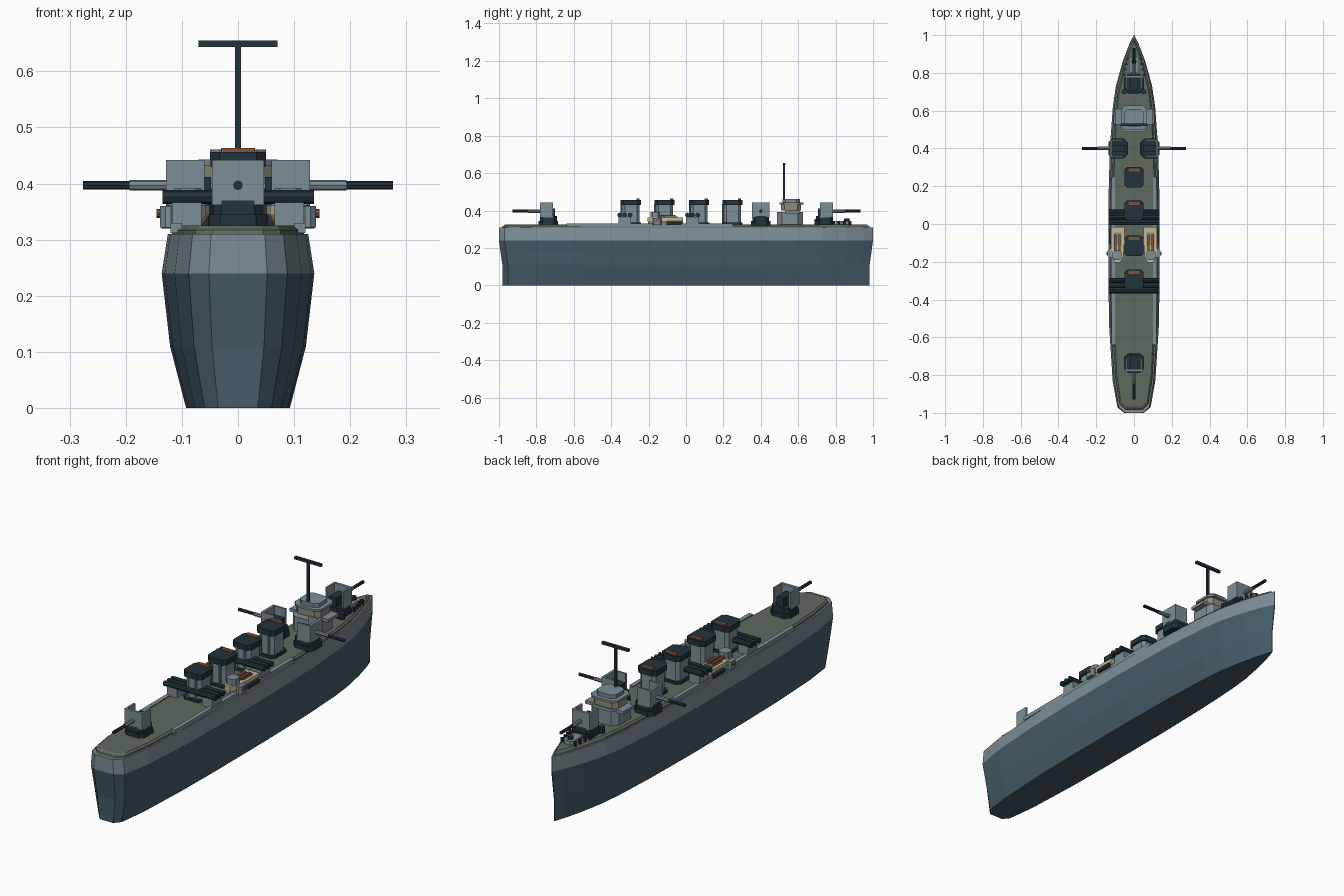
import bpy, bmesh, math
from mathutils import Matrix, Vector

cube = bpy.data.objects.get("Cube")
if cube:
    bpy.data.objects.remove(cube, do_unlink=True)


def material(name, rgb):
    lin = [(c / 255 / 12.92) if c < 11 else ((c / 255 + 0.055) / 1.055) ** 2.4 for c in rgb]
    m = bpy.data.materials.new(name)
    m.use_nodes = True
    m.diffuse_color = (*lin, 1)
    m.node_tree.nodes["Principled BSDF"].inputs["Base Color"].default_value = (*lin, 1)
    return m


GREY = material("light grey", (124, 141, 150))
HULL = material("slate blue", (70, 92, 106))
DARK = material("dark teal", (34, 51, 60))
DECK = material("deck green", (95, 106, 94))
KHAKI = material("khaki", (142, 142, 122))
CREAM = material("cream", (196, 184, 148))
BROWN = material("rust brown", (136, 84, 58))


def finish(name, bm, mats, at=Matrix()):
    bmesh.ops.recalc_face_normals(bm, faces=bm.faces)
    bm.transform(at)
    me = bpy.data.meshes.new(name)
    bm.to_mesh(me)
    bm.free()
    for m in mats:
        me.materials.append(m)
    ob = bpy.data.objects.new(name, me)
    bpy.context.collection.objects.link(ob)
    return ob


def loft(name, rings, mats, at=Matrix(), rule=None):
    """Closed rings of points joined by quads and capped."""
    bm = bmesh.new()
    loops = [[bm.verts.new(p) for p in r] for r in rings]
    n = len(loops[0])
    for a, b in zip(loops, loops[1:]):
        for i in range(n):
            bm.faces.new((a[i], a[(i + 1) % n], b[(i + 1) % n], b[i]))
    bm.faces.new(loops[0])
    bm.faces.new(loops[-1])
    if rule:
        for f in bm.faces:
            f.material_index = rule(f.calc_center_median())
    return finish(name, bm, mats, at)


def block(name, x, y, z, mat, at=Matrix(), cut=0.0):
    """Box between limits, with optional chamfered upright corners."""
    (x0, x1), (y0, y1), (z0, z1) = x, y, z
    c = cut
    pts = [(x0, y0), (x1, y0), (x1, y1), (x0, y1)]
    if c:
        pts = [(x0 + c, y0), (x1 - c, y0), (x1, y0 + c), (x1, y1 - c),
               (x1 - c, y1), (x0 + c, y1), (x0, y1 - c), (x0, y0 + c)]
    return loft(name, [[(px, py, h) for px, py in pts] for h in (z0, z1)], [mat], at)


def rod(name, start, end, r, mat, at=Matrix(), sides=8):
    a, b = Vector(start), Vector(end)
    bm = bmesh.new()
    bmesh.ops.create_cone(bm, cap_ends=True, segments=sides, radius1=r, radius2=r, depth=(b - a).length)
    turn = (b - a).to_track_quat('Z', 'Y').to_matrix().to_4x4()
    return finish(name, bm, [mat], at @ Matrix.Translation((a + b) / 2) @ turn)


# Hull: one half outline from stern to bow, mirrored and scaled at each level
half = [(0.052, -1.0), (0.088, -0.97), (0.113, -0.83), (0.131, -0.55), (0.136, -0.3),
        (0.136, 0.1), (0.128, 0.4), (0.112, 0.62), (0.096, 0.73), (0.06, 0.86),
        (0.026, 0.95), (0.002, 1.0)]


def outline(wide, long, z):
    right = [(x * wide, y * long, z) for x, y in half]
    return right + [(-x, y, z) for x, y, z in reversed(right)]


loft("hull", [outline(0.68, 0.98, 0), outline(0.89, 0.982, 0.11),
              outline(1, 1, 0.24), outline(0.92, 1, 0.31)],
     [HULL, GREY], rule=lambda c: int(c.z > 0.24))
loft("deck", [outline(0.87, 0.985, 0.305), outline(0.86, 0.98, 0.317),
              outline(0.8, 0.965, 0.325)], [DECK])
for name, s in (("left", 1), ("right", -1)):
    flip = Matrix.Scale(s, 4, (1, 0, 0))
    block(name + "_deck_edge", (0.1, 0.12), (-0.64, 0.25), (0.312, 0.33), GREY, flip)


# Gun mounts, built facing +y and turned into place
def gun(name, x, y, angle):
    at = Matrix.Translation((x, y, 0)) @ Matrix.Rotation(angle, 4, 'Z')
    block(name + "_pedestal", (-0.052, 0.052), (-0.045, 0.058), (0.32, 0.345), DARK, at, 0.02)
    block(name + "_turntable", (-0.044, 0.044), (-0.04, 0.05), (0.345, 0.37), DARK, at, 0.015)
    block(name + "_shield_front", (-0.046, 0.046), (0.038, 0.05), (0.362, 0.442), GREY, at)
    for s in (-1, 1):
        flip = at @ Matrix.Scale(s, 4, (1, 0, 0))
        block(name + "_shield_side", (0.037, 0.046), (-0.018, 0.038), (0.362, 0.442), GREY, flip)
    block(name + "_breech", (-0.018, 0.018), (-0.03, 0.038), (0.37, 0.412), DARK, at)
    rod(name + "_sleeve", (0, 0.04, 0.397), (0, 0.115, 0.397), 0.009, GREY, at)
    rod(name + "_barrel", (0, 0.11, 0.397), (0, 0.198, 0.397), 0.0075, DARK, at)


gun("bow_gun", 0, 0.735, 0)
gun("stern_gun", 0, -0.73, math.pi)
gun("left_gun", 0.078, 0.4, -math.pi / 2)
gun("right_gun", -0.078, 0.4, math.pi / 2)

# Funnels
for i, y in enumerate((-0.295, -0.115, 0.07, 0.248)):
    at = Matrix.Translation((0, y, 0))
    n = f"funnel_{i + 1}"
    block(n + "_base", (-0.05, 0.05), (-0.055, 0.055), (0.32, 0.337), DARK, at, 0.015)
    block(n + "_body", (-0.04, 0.04), (-0.046, 0.046), (0.337, 0.43), GREY, at, 0.014)
    block(n + "_cap", (-0.049, 0.049), (-0.054, 0.054), (0.43, 0.456), DARK, at, 0.016)
    block(n + "_vent", (-0.03, 0.03), (0.03, 0.047), (0.456, 0.463), BROWN, at)
    for s in (-1, 1):
        rod(n + "_pipe", (0.02 * s, -0.05, 0.335), (0.02 * s, -0.05, 0.435), 0.005, GREY, at, 6)

# Torpedo tubes lying across the deck
for n, y in (("aft_torpedo", -0.327), ("forward_torpedo", 0.035)):
    for s in (-1, 1):
        flip = Matrix.Translation((0, y, 0)) @ Matrix.Scale(s, 4, (1, 0, 0))
        block(n + "_cradle", (0.065, 0.118), (-0.034, 0.034), (0.32, 0.366), GREY, flip)
    for k in (-1, 0, 1):
        rod(n + "_tube", (-0.135, y + 0.028 * k, 0.376), (0.135, y + 0.028 * k, 0.376), 0.0125, DARK)

# Bridge
block("bridge_house", (-0.072, 0.072), (0.487, 0.625), (0.32, 0.392), GREY, cut=0.025)
block("bridge_wings", (-0.1, 0.1), (0.528, 0.608), (0.385, 0.4), GREY)
block("bridge_cabin", (-0.064, 0.064), (0.507, 0.615), (0.4, 0.434), KHAKI, cut=0.02)
block("bridge_roof", (-0.07, 0.07), (0.5, 0.628), (0.432, 0.443), GREY, cut=0.022)
block("bridge_top", (-0.05, 0.05), (0.515, 0.61), (0.443, 0.461), GREY, cut=0.018)

# Mast
block("mast", (-0.0055, 0.0055), (0.519, 0.53), (0.46, 0.655), DARK)
block("mast_yard", (-0.07, 0.07), (0.518, 0.531), (0.643, 0.655), DARK)

# Ship's boats with light gun posts beside them
boat_half = [(0.014, -0.1), (0.03, -0.07), (0.036, 0.0), (0.036, 0.09)]


def boat_ring(f, z):
    side = [(x * f, y * (0.9 + 0.1 * f), z) for x, y in boat_half]
    return side + [(-x, y, z) for x, y, z in reversed(side)]


for n, s in (("left", 1), ("right", -1)):
    at = Matrix.Scale(s, 4, (1, 0, 0)) @ Matrix.Translation((0.087, -0.105, 0))
    loft(n + "_boat", [boat_ring(0.6, 0.325), boat_ring(1, 0.345), boat_ring(1, 0.362)], [CREAM], at)
    block(n + "_boat_floor", (-0.022, 0.022), (-0.01, 0.06), (0.362, 0.367), KHAKI, at)
    for x in (-0.01, 0.012):
        block(n + "_boat_bench", (x - 0.006, x + 0.006), (-0.04, 0.05), (0.367, 0.376), BROWN, at)
    block(n + "_boat_cabin", (-0.022, 0.026), (-0.085, -0.035), (0.36, 0.392), GREY, at, 0.01)
    block(n + "_post", (0.022, 0.052), (-0.075, -0.025), (0.322, 0.36), GREY, at, 0.01)
    rod(n + "_post_lamp", (0.05, -0.05, 0.347), (0.058, -0.05, 0.347), 0.008, BROWN, at)
    block(n + "_davit", (0.028, 0.045), (0.0, 0.08), (0.322, 0.34), DARK, at)

# Foredeck fittings
block("foredeck_plinth", (-0.026, 0.026), (0.8, 0.885), (0.32, 0.343), GREY, cut=0.01)
rod("capstan", (0, 0.86, 0.34), (0, 0.86, 0.357), 0.014, DARK)
for s in (-1, 1):
    rod("deck_vent", (0.052 * s, 0.7, 0.32), (0.052 * s, 0.7, 0.355), 0.014, DARK)
    for i in range(4):
        x, y = (0.052 - 0.006 * i) * s, 0.79 + 0.028 * i
        rod("bollard", (x, y, 0.318), (x, y, 0.345), 0.006, DARK, sides=6)
